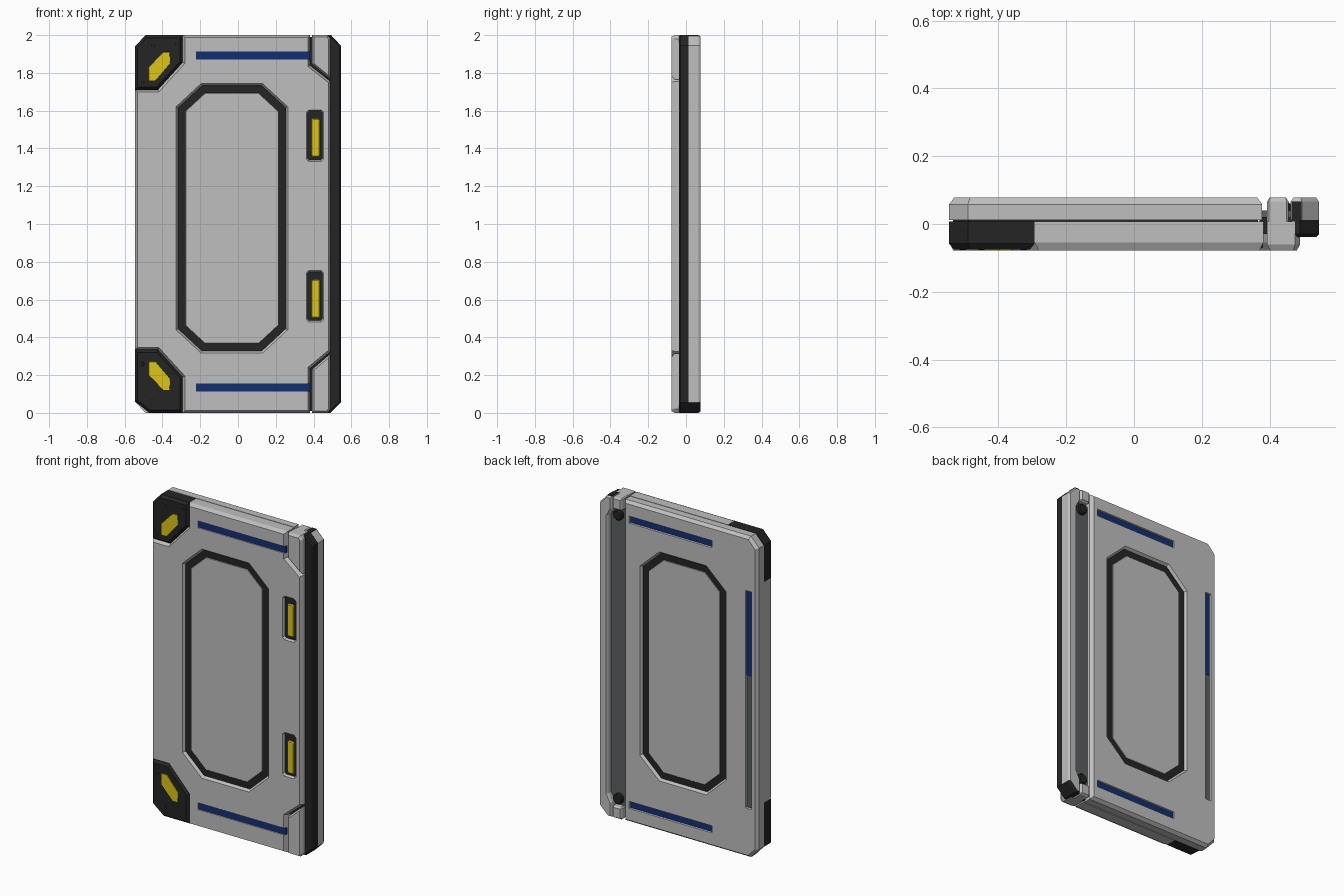
import bpy, bmesh, math
from mathutils import Vector

if "Cube" in bpy.data.objects:
    bpy.data.objects.remove(bpy.data.objects["Cube"])


def material(name, rgb):
    m = bpy.data.materials.new(name)
    m.diffuse_color = (*rgb, 1)
    m.use_nodes = True
    m.node_tree.nodes["Principled BSDF"].inputs["Base Color"].default_value = m.diffuse_color
    return m


GREY = material("light grey", (0.52, 0.52, 0.52))
BLACK = material("black", (0.018, 0.018, 0.018))
SLATE = material("slate", (0.10, 0.115, 0.115))
YELLOW = material("yellow", (0.72, 0.56, 0.01))
BLUE = material("blue", (0.006, 0.028, 0.17))
F, B = -0.078, 0.078          # front and back surfaces


def inset(pts, d):
    """Shrink an x-z outline by d with mitred corners."""
    n = len(pts)
    area = sum(pts[i][0] * pts[(i + 1) % n][1] - pts[(i + 1) % n][0] * pts[i][1] for i in range(n))
    s = 1 if area > 0 else -1
    out = []
    for i in range(n):
        p = Vector(pts[i])
        a = (p - Vector(pts[i - 1])).normalized()
        b = (Vector(pts[(i + 1) % n]) - p).normalized()
        na, nb = Vector((-a.y, a.x)) * s, Vector((-b.y, b.x)) * s
        out.append(tuple(p + (na + nb) * (d / (1 + na.dot(nb)))))
    return out


def loft(name, sections, mat=None):
    """Solid through (outline, inset, y) sections."""
    bm = bmesh.new()
    loops = [[bm.verts.new((x, y, z)) for x, z in (inset(o, d) if d else o)] for o, d, y in sections]
    n = len(loops[0])
    for a, b in zip(loops, loops[1:]):
        for i in range(n):
            j = (i + 1) % n
            bm.faces.new((a[i], a[j], b[j], b[i]))
    bm.faces.new(loops[0])
    bm.faces.new(loops[-1])
    bmesh.ops.recalc_face_normals(bm, faces=bm.faces)
    me = bpy.data.meshes.new(name)
    bm.to_mesh(me)
    bm.free()
    ob = bpy.data.objects.new(name, me)
    bpy.context.collection.objects.link(ob)
    if mat:
        me.materials.append(mat)
    return ob


def rect(x0, x1, z0, z1, cx=0.0, cz=None):
    """Rectangle outline with optional cut corners."""
    if not cx:
        return [(x0, z0), (x1, z0), (x1, z1), (x0, z1)]
    cz = cz or cx
    return [(x0 + cx, z0), (x1 - cx, z0), (x1, z0 + cz), (x1, z1 - cz),
            (x1 - cx, z1), (x0 + cx, z1), (x0, z1 - cz), (x0, z0 + cz)]


def flip(pts, total=2.04):
    return [(x, total - z) for x, z in pts]


def box(name, x0, x1, y0, y1, z0, z1, mat):
    r = rect(x0, x1, z0, z1)
    return loft(name, [(r, 0, y0), (r, 0, y1)], mat)


def carve(target, cutters):
    """Cut the recesses, then discard the cutters."""
    for c in cutters:
        c.hide_render = True
        mod = target.modifiers.new("cut", "BOOLEAN")
        mod.object, mod.operation, mod.solver = c, "DIFFERENCE", "EXACT"
    dg = bpy.context.evaluated_depsgraph_get()
    me = bpy.data.meshes.new_from_object(target.evaluated_get(dg))
    target.modifiers.clear()
    target.data = me
    for c in cutters:
        bpy.data.objects.remove(c)


# shared outlines
window = rect(-0.33, 0.265, 0.315, 1.745, 0.135, 0.125)
pocket = rect(0.36, 0.455, 1.33, 1.605, 0.014)
corner_top = [(-0.545, 1.71), (-0.425, 1.71), (-0.293, 1.855), (-0.293, 2.0), (-0.49, 2.0), (-0.545, 1.94)]
corner_bottom = [(-0.545, 0.335), (-0.425, 0.335), (-0.293, 0.19), (-0.293, 0.0), (-0.47, 0.0), (-0.545, 0.06)]
hinge_top = [(0.392, 2.0), (0.475, 2.0), (0.49, 1.98), (0.49, 1.765), (0.392, 1.845)]

# front panel
front_outline = [(-0.293, 0), (0.382, 0), (0.382, 0.235), (0.49, 0.325), (0.49, 1.755), (0.382, 1.84),
                 (0.382, 2), (-0.293, 2)] + [(-0.293, 1.855), (-0.425, 1.71), (-0.545, 1.71),
                 (-0.545, 0.335), (-0.425, 0.335), (-0.293, 0.19)]
front = loft("front_panel", [(front_outline, 0, 0.008), (front_outline, 0, -0.055),
                             (front_outline, 0.012, F)], GREY)
cuts = [loft("cut", [(window, -0.006, F - 0.01), (window, 0.012, -0.062), (window, 0.012, 0.05)])]
for p in (pocket, flip(pocket, 2.085)):
    cuts.append(loft("cut", [(p, -0.004, F - 0.01), (p, 0.008, -0.066), (p, 0.008, -0.03)]))
slot = rect(-0.222, 0.42, 1.87, 1.912)
for s in (slot, flip(slot, 2.025)):
    cuts.append(loft("cut", [(s, 0, F - 0.02), (s, 0, -0.06)]))
carve(front, cuts)

# back panel
back_outline = [(-0.545, 0.06), (-0.49, 0), (0.378, 0), (0.378, 2), (-0.49, 2), (-0.545, 1.94)]
back = loft("back_panel", [(back_outline, 0, 0.012), (back_outline, 0, 0.058),
                           (back_outline, 0.015, B)], GREY)
cuts = [loft("cut", [(window, -0.006, B + 0.01), (window, 0.012, 0.062), (window, 0.012, -0.05)])]
back_slot = rect(-0.23, 0.335, 1.87, 1.908)
side_slot = rect(-0.503, -0.467, 0.31, 1.66)
for s in (back_slot, flip(back_slot, 2.0), side_slot):
    cuts.append(loft("cut", [(s, -0.006, B + 0.01), (s, 0, 0.068), (s, 0, 0.058)]))
carve(back, cuts)

# dark core seen in the seam between the two panels
core = inset(back_outline, 0.012)
loft("seam_core", [(core, 0, -0.02), (core, 0, 0.03)], BLACK)

# window: black gasket and grey pane, seen from both sides
loft("window_gasket", [(window, 0.012, -0.062), (window, 0.012, 0.062)], BLACK)
loft("window_pane", [(window, 0.054, -0.064), (window, 0.050, -0.06), (window, 0.050, 0.06),
                     (window, 0.054, 0.064)], GREY)

# blue light strips
box("front_strip_top", -0.222, 0.381, -0.071, -0.058, 1.87, 1.912, BLUE)
box("front_strip_bottom", -0.222, 0.381, -0.071, -0.058, 0.113, 0.155, BLUE)
box("back_strip_top", -0.23, 0.335, 0.056, 0.07, 1.87, 1.908, BLUE)
box("back_strip_bottom", -0.23, 0.335, 0.056, 0.07, 0.092, 0.13, BLUE)
box("back_strip_side", -0.503, -0.467, 0.056, 0.07, 1.13, 1.66, BLUE)
box("back_groove_fill", -0.503, -0.467, 0.056, 0.068, 0.31, 1.13, SLATE)

# black corner guards with yellow marks and bolts
mark = [(-0.475, 1.757), (-0.475, 1.83), (-0.397, 1.912), (-0.36, 1.912), (-0.356, 1.85), (-0.435, 1.757)]
for tag, guard, m in (("top", corner_top, mark), ("bottom", corner_bottom, flip(mark, 2.03))):
    loft("corner_guard_" + tag, [(guard, 0, 0.008), (guard, 0, -0.058), (guard, 0.014, -0.075)], BLACK)
    loft("corner_mark_" + tag, [(m, 0, -0.07), (m, 0.003, F)], YELLOW)
    for bx, bz in ((-0.45, 1.945), (-0.325, 1.955), (-0.505, 1.75)):
        if tag == "bottom":
            bz = 2.01 - bz
        hexagon = [(bx + 0.011 * math.cos(k * math.pi / 3), bz + 0.011 * math.sin(k * math.pi / 3))
                   for k in range(6)]
        loft("corner_bolt_" + tag, [(hexagon, 0, -0.07), (hexagon, 0.002, -0.077)], BLACK)

# handle pockets with yellow grips
grip = rect(0.388, 0.434, 1.355, 1.558, 0.008)
for tag, p, g in (("top", pocket, grip), ("bottom", flip(pocket, 2.085), flip(grip, 2.06))):
    loft("handle_pocket_" + tag, [(p, 0.008, -0.062), (p, 0.008, -0.028)], BLACK)
    loft("handle_grip_" + tag, [(g, 0, -0.055), (g, 0, -0.067), (g, 0.005, -0.072)], YELLOW)

# hinge blocks at the top and bottom of the hinge side
hinge_bottom = [(0.392, 0.0), (0.475, 0.0), (0.49, 0.02), (0.49, 0.315), (0.392, 0.23)]
for tag, h, z0, z1 in (("top", hinge_top, 1.925, 2.0), ("bottom", hinge_bottom, 0.0, 0.075)):
    loft("hinge_plate_" + tag, [(h, 0, 0.008), (h, 0, -0.06), (h, 0.01, F)], GREY)
    r = rect(0.392, 0.456, z0, z1, 0.006)
    loft("hinge_block_" + tag, [(r, 0, 0.0), (r, 0, 0.066), (r, 0.008, B)], GREY)
    zc = 1.885 if tag == "top" else 0.115
    pin = [(0.43 + 0.032 * math.cos(k * math.pi / 8), zc + 0.032 * math.sin(k * math.pi / 8)) for k in range(16)]
    loft("hinge_pin_" + tag, [(pin, 0, 0.02), (pin, 0, 0.058), (pin, 0.006, 0.064)], BLACK)

# slate floor of the channel at the back
box("channel_floor", 0.37, 0.495, 0.004, 0.04, 0.075, 1.925, SLATE)
box("channel_end_core", 0.37, 0.48, -0.03, 0.02, 0.01, 1.99, BLACK)

# black spine on the hinge side
spine = [(0.465, 0), (0.49, 0), (0.545, 0.055), (0.545, 1.945), (0.49, 2), (0.465, 2)]
loft("spine", [(spine, 0, 0.012), (spine, 0, -0.03), (spine, 0.008, -0.038)], BLACK)

# grey back rail, its lower end faces black
rail = [(0.462, 0), (0.49, 0), (0.545, 0.055), (0.545, 1.945), (0.495, 1.996), (0.462, 1.996),
        (0.462, 1.92), (0.488, 1.87), (0.488, 0.14), (0.462, 0.09)]
rail_ob = loft("back_rail", [(rail, 0, 0.012), (rail, 0, 0.066), (rail, 0.008, B)], GREY)
rail_ob.data.materials.append(BLACK)
for f in rail_ob.data.polygons:
    if f.normal.z < -0.4 and f.center.z < 0.06:
        f.material_index = 1
box("rail_cap", 0.464, 0.494, 0.012, 0.066, 1.98, 2.0, BLACK)
